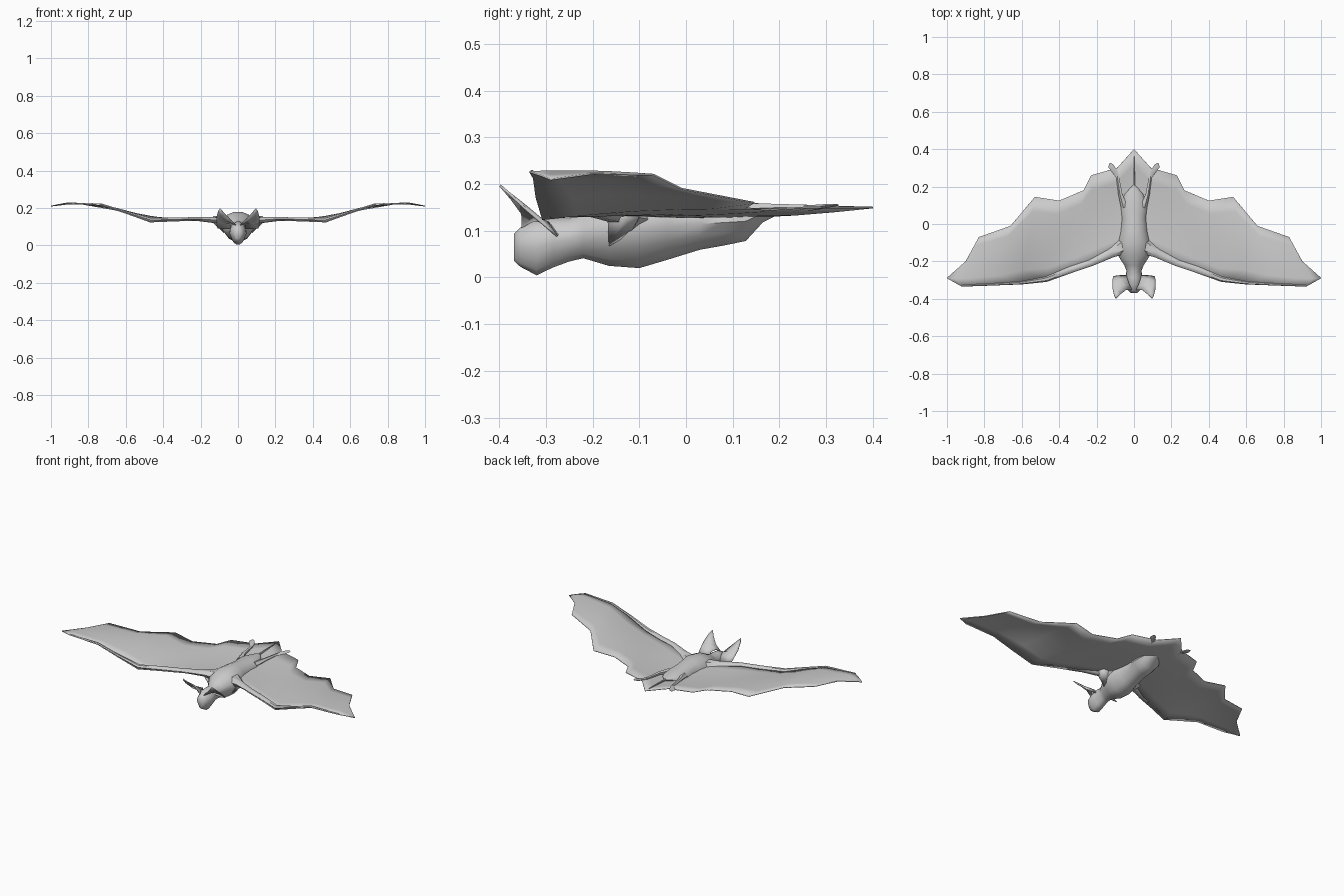
import bpy, bmesh, math
from mathutils import Vector

grey = bpy.data.materials.new("soft grey")
grey.diffuse_color = (0.6, 0.6, 0.6, 1)


def finish(name, bm, angle=50, thick=0, mirror=True):
    """Turn a bmesh into a smooth, optionally mirrored and thickened object."""
    bmesh.ops.recalc_face_normals(bm, faces=bm.faces)
    mesh = bpy.data.meshes.new(name)
    bm.to_mesh(mesh)
    bm.free()
    mesh.materials.append(grey)
    ob = bpy.data.objects.new(name, mesh)
    bpy.context.collection.objects.link(ob)
    if mirror:
        m = ob.modifiers.new("mirror", "MIRROR")
        m.merge_threshold = 0.0005
    if thick:
        s = ob.modifiers.new("thickness", "SOLIDIFY")
        s.thickness, s.offset = thick, 0
    bpy.ops.object.select_all(action="DESELECT")
    ob.select_set(True)
    bpy.context.view_layer.objects.active = ob
    bpy.ops.object.shade_smooth_by_angle(angle=math.radians(angle))
    return ob


def skin(bm, rings, closed=True):
    """Bridge successive rows of points with quads."""
    rows = [[bm.verts.new(p) for p in r] for r in rings]
    n = len(rows[0])
    for a, b in zip(rows, rows[1:]):
        for i in range(n if closed else n - 1):
            j = (i + 1) % n
            bm.faces.new((a[i], a[j], b[j], b[i]))
    return rows


def tube(name, path, sides=6):
    """Tapered limb; path entries are (x, y, z, half width, half height)."""
    bm = bmesh.new()
    pts = [Vector(p[:3]) for p in path]
    rings = []
    for i, p in enumerate(path):
        d = pts[min(i + 1, len(pts) - 1)] - pts[max(i - 1, 0)]
        side = d.cross(Vector((0, 0, 1))).normalized()
        up = side.cross(d).normalized()
        rings.append([pts[i] + side * p[3] * math.cos(t) + up * p[4] * math.sin(t)
                      for t in (math.tau * k / sides for k in range(sides))])
    rows = skin(bm, rings)
    bm.faces.new(rows[0])
    bm.faces.new(rows[-1])
    return finish(name, bm)


# Body and head: rings of (y, bottom, top, half width)
sections = [(-0.368, 0.035, 0.095, 0.018), (-0.355, 0.022, 0.108, 0.032),
            (-0.32, 0.003, 0.125, 0.045), (-0.285, 0.020, 0.128, 0.045),
            (-0.25, 0.033, 0.128, 0.040), (-0.22, 0.040, 0.140, 0.052),
            (-0.165, 0.023, 0.168, 0.088), (-0.10, 0.018, 0.182, 0.092),
            (-0.04, 0.036, 0.180, 0.076), (0.03, 0.058, 0.172, 0.068),
            (0.08, 0.067, 0.168, 0.074), (0.128, 0.077, 0.164, 0.068),
            (0.165, 0.118, 0.158, 0.045), (0.205, 0.138, 0.153, 0.008)]
bm = bmesh.new()
rings = []
for y, lo, hi, w in sections:
    ring = []
    for k in range(14):
        t = math.tau * k / 14
        c, s = math.cos(t), math.sin(t)
        # the underside narrows like a keel
        ring.append((w * c * (0.85 if s < -0.1 else 1), y, (lo + hi) / 2 + (hi - lo) / 2 * s))
    rings.append(ring)
rows = skin(bm, rings)
bm.faces.new(rows[0])
bm.faces.new(rows[-1])
finish("body", bm, mirror=False)

# Wing membrane: front edge and scalloped rear edge, paired along the span
front = [(0, -0.10, 0.135), (0.10, -0.165, 0.135), (0.23, -0.225, 0.135), (0.34, -0.26, 0.130),
         (0.47, -0.308, 0.125), (0.60, -0.322, 0.172), (0.73, -0.328, 0.215),
         (0.92, -0.335, 0.226), (0.965, -0.31, 0.218), (1.0, -0.29, 0.21)]
rear = [(0, 0.40, 0.150), (0.09, 0.30, 0.150), (0.23, 0.26, 0.150), (0.27, 0.18, 0.145),
        (0.40, 0.125, 0.148), (0.53, 0.145, 0.160), (0.66, -0.01, 0.190),
        (0.83, -0.07, 0.220), (0.90, -0.20, 0.222), (1.0, -0.288, 0.21)]
bm = bmesh.new()
strips = []
for i, (f, r) in enumerate(zip(front, rear)):
    f, r = Vector(f), Vector(r)
    # sag near the root, arch gently through the middle of the wing
    bow = (-0.012, -0.012, -0.008, 0, 0.008, 0.010, 0.008, 0.004, 0, 0)[i]
    strips.append([f.lerp(r, t / 6) + Vector((0, 0, bow * math.sin(math.pi * t / 6)))
                   for t in range(7)])
skin(bm, strips, closed=False)
finish("wing_membrane", bm, thick=0.004)

# Arm and long finger along the front edge of the wing
tube("wing_arm", [(0.06, -0.12, 0.125, 0.045, 0.035), (0.12, -0.155, 0.135, 0.025, 0.018),
                  (0.23, -0.208, 0.142, 0.018, 0.011), (0.34, -0.245, 0.139, 0.018, 0.011),
                  (0.47, -0.296, 0.136, 0.014, 0.012), (0.60, -0.315, 0.178, 0.008, 0.007),
                  (0.73, -0.322, 0.219, 0.006, 0.006), (0.92, -0.330, 0.227, 0.004, 0.003)])

# Shoulder web: small fold hanging from the arm to the flank
bm = bmesh.new()
skin(bm, [[(0.075, -0.165, 0.068), (0.08, -0.12, 0.095), (0.085, -0.10, 0.13)],
          [(0.115, -0.168, 0.125), (0.14, -0.13, 0.13), (0.13, -0.10, 0.133)]], closed=False)
finish("shoulder_web", bm, thick=0.004)

# Ears: cupped leaf, rows run from the head out to the rim
bm = bmesh.new()
skin(bm, [[(0.012, -0.352, 0.108), (0.025, -0.325, 0.122), (0.035, -0.295, 0.118), (0.040, -0.275, 0.090)],
          [(0.042, -0.352, 0.138), (0.065, -0.325, 0.135), (0.078, -0.298, 0.118), (0.078, -0.276, 0.088)],
          [(0.072, -0.375, 0.170), (0.092, -0.350, 0.158), (0.105, -0.310, 0.125), (0.110, -0.280, 0.092)],
          [(0.097, -0.398, 0.197), (0.106, -0.382, 0.183), (0.115, -0.345, 0.148), (0.113, -0.295, 0.105)]],
     closed=False)
finish("ear", bm, thick=0.005)

# Hind legs and feet
tube("hind_leg", [(0.05, 0.09, 0.140, 0.020, 0.018), (0.072, 0.16, 0.149, 0.012, 0.010),
                  (0.088, 0.26, 0.150, 0.008, 0.006)], 5)
tube("foot", [(0.084, 0.245, 0.148, 0.008, 0.006), (0.10, 0.28, 0.150, 0.015, 0.006),
              (0.122, 0.31, 0.154, 0.017, 0.004), (0.128, 0.325, 0.155, 0.006, 0.002)], 5)

# Tail bone along the centre of the rear membrane
tube("tail", [(0.0, 0.19, 0.144, 0.006, 0.007), (0.0, 0.28, 0.148, 0.004, 0.005),
              (0.0, 0.36, 0.150, 0.002, 0.003)], 5).modifiers.clear()
